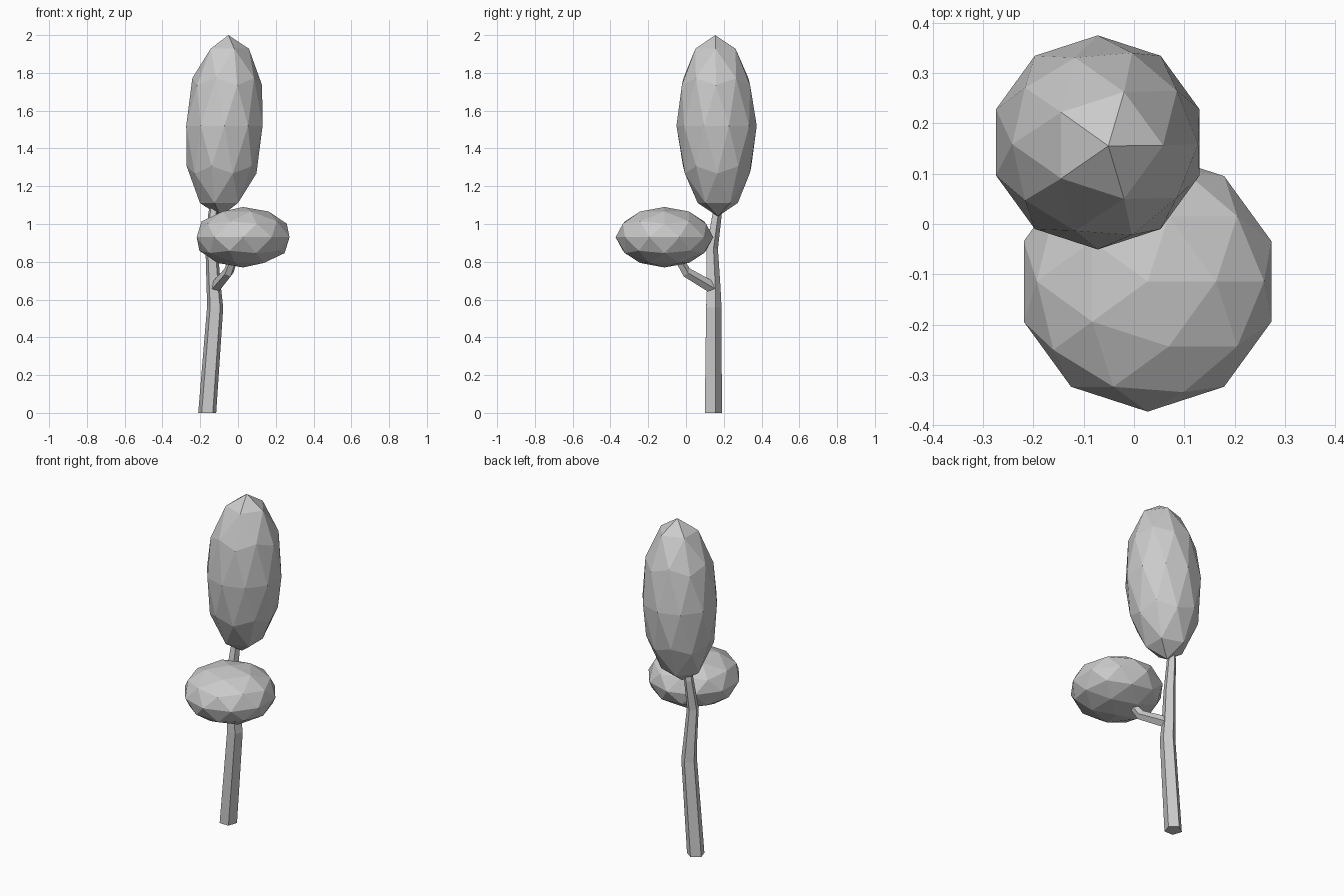
import bpy, bmesh, math
from mathutils import Vector, Matrix

if "Cube" in bpy.data.objects:
    bpy.data.objects.remove(bpy.data.objects["Cube"])


def limb(name, path, sides=5):
    """Tapered faceted tube through (x, y, z, radius) points."""
    bm = bmesh.new()
    pts = [Vector(p[:3]) for p in path]
    rings = []
    for i, p in enumerate(pts):
        a, b = pts[max(i - 1, 0)], pts[min(i + 1, len(pts) - 1)]
        t = Vector((0, 0, 1)) if p.z == 0 else (b - a).normalized()
        rot = Vector((0, 0, 1)).rotation_difference(t)
        ring = []
        for k in range(sides):
            ang = math.pi / 2 + k * math.tau / sides
            off = Vector((math.cos(ang), math.sin(ang), 0)) * path[i][3]
            ring.append(bm.verts.new(p + rot @ off))
        rings.append(ring)
    for r0, r1 in zip(rings, rings[1:]):
        for k in range(sides):
            j = (k + 1) % sides
            bm.faces.new((r0[k], r0[j], r1[j], r1[k]))
    bm.faces.new(rings[0][::-1])
    bm.faces.new(rings[-1])
    finish(name, bm)


def foliage(name, centre, radius, height, lean=(0, 0)):
    """Stretched low-poly ball whose tip is shifted sideways by lean."""
    bm = bmesh.new()
    bmesh.ops.create_icosphere(bm, subdivisions=2, radius=1)
    m = Matrix(((radius, 0, lean[0], centre[0]),
                (0, radius, lean[1], centre[1]),
                (0, 0, height, centre[2]),
                (0, 0, 0, 1)))
    bm.transform(m)
    finish(name, bm)


def finish(name, bm):
    bmesh.ops.recalc_face_normals(bm, faces=bm.faces)
    mesh = bpy.data.meshes.new(name)
    bm.to_mesh(mesh)
    bm.free()
    bpy.context.collection.objects.link(bpy.data.objects.new(name, mesh))


# Trunk with slight bends
limb("trunk", [(-0.163, 0.14, 0, 0.05), (-0.121, 0.143, 0.56, 0.045),
               (-0.128, 0.143, 0.66, 0.04), (-0.14, 0.135, 0.87, 0.034),
               (-0.132, 0.162, 1.05, 0.027), (-0.12, 0.165, 1.15, 0.022)])
# Side branch reaching to the lower foliage
limb("branch", [(-0.122, 0.145, 0.66, 0.033), (-0.05, 0.0, 0.745, 0.028),
                (-0.03, -0.03, 0.80, 0.025), (-0.01, -0.05, 0.87, 0.022)])
# Leaf masses
foliage("upper_foliage", (-0.072, 0.162, 1.52), 0.2125, 0.48, (0.021, -0.007))
foliage("lower_foliage", (0.027, -0.114, 0.93), 0.2585, 0.16)
